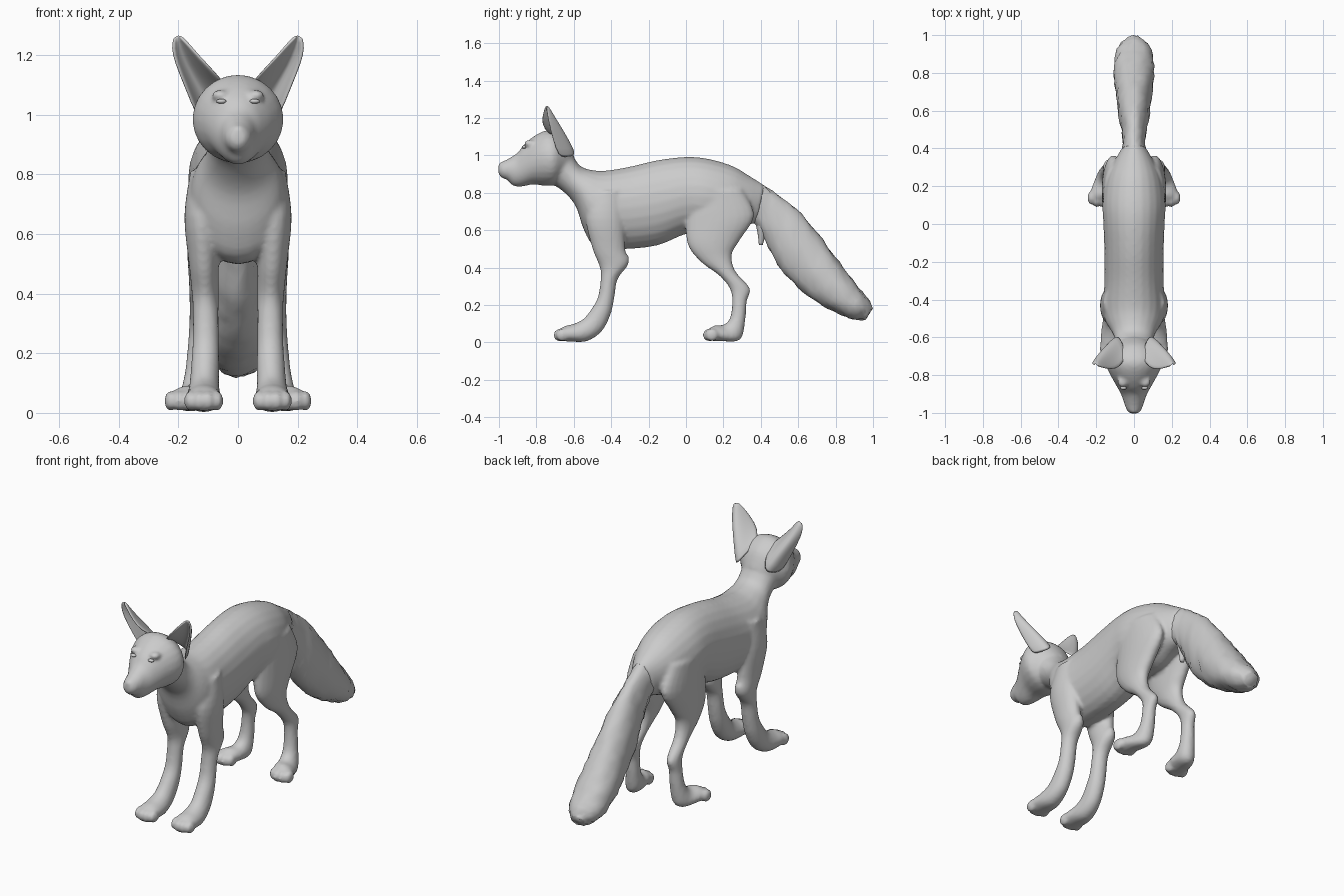
import bpy, bmesh, math, random
from mathutils import Vector, Matrix

random.seed(4)


def spline(rows, steps):
    """Catmull-Rom interpolation of section rows."""
    rows = [tuple(r) + (0,) * (6 - len(r)) for r in rows]
    pad = [rows[0]] + rows + [rows[-1]]
    out = []
    for i in range(1, len(pad) - 2):
        for k in range(steps):
            t = k / steps
            out.append([0.5 * (2 * b + (c - a) * t + (2 * a - 5 * b + 4 * c - d) * t * t
                        + (3 * b - a - 3 * c + d) * t ** 3)
                        for a, b, c, d in zip(*pad[i - 1:i + 3])])
    return out + [list(rows[-1])]


def loft(bm, rows, side=1, n=24, steps=4, rough=0.0):
    """Rows: outline point (y, z), opposite outline point (y, z), half width, centre x."""
    rings = []
    for y1, z1, y2, z2, hw, xc in spline(rows, steps):
        ring = []
        for j in range(n):
            a = 2 * math.pi * j / n
            c, s = (1 + math.cos(a)) / 2, math.sin(a)
            co = Vector((side * xc + hw * s, y2 + (y1 - y2) * c, z2 + (z1 - z2) * c))
            co += Vector([random.uniform(-rough, rough) for _ in range(3)])
            ring.append(bm.verts.new(co))
        rings.append(ring)
    faces = [bm.faces.new(rings[0]), bm.faces.new(rings[-1])]
    for p, q in zip(rings, rings[1:]):
        for j in range(n):
            k = (j + 1) % n
            faces.append(bm.faces.new((p[j], p[k], q[k], q[j])))
    bmesh.ops.recalc_face_normals(bm, faces=faces)


def blob(bm, centre, radii):
    m = Matrix.Translation(centre) @ Matrix.Diagonal((*radii, 1))
    bmesh.ops.create_uvsphere(bm, u_segments=16, v_segments=10, radius=1, matrix=m)


def finish(bm, name):
    me = bpy.data.meshes.new(name)
    bm.to_mesh(me)
    bm.free()
    for p in me.polygons:
        p.use_smooth = True
    ob = bpy.data.objects.new(name, me)
    bpy.context.collection.objects.link(ob)
    return ob


# Torso and neck
torso = [(-.66, 1.08, -.74, .86, .11), (-.60, .99, -.66, .81, .10), (-.56, .94, -.59, .73, .115),
         (-.49, .92, -.545, .60, .15), (-.42, .92, -.48, .51, .165), (-.30, .94, -.32, .50, .157),
         (-.15, .975, -.15, .52, .157), (0, .992, 0, .58, .162), (.12, .982, .10, .58, .167),
         (.25, .943, .20, .58, .15), (.34, .89, .30, .62, .11), (.42, .84, .38, .64, .065)]
# Head, from nape to nose
head = [(-.60, 1.0, -.62, .90, .06), (-.64, 1.08, -.67, .86, .11), (-.70, 1.125, -.71, .84, .15),
        (-.75, 1.133, -.755, .838, .147), (-.81, 1.105, -.82, .845, .117),
        (-.865, 1.06, -.88, .833, .084), (-.90, 1.015, -.925, .838, .064),
        (-.955, .98, -.955, .868, .05), (-.988, .963, -.988, .882, .037), (-1.003, .94, -1.003, .905, .02)]
# Legs, from shoulder or hip to toes
front_leg = [(-.50, .80, -.34, .82, .05, .11), (-.535, .66, -.33, .66, .06, .12),
             (-.50, .50, -.325, .50, .05, .115), (-.46, .40, -.305, .425, .046, .11),
             (-.457, .33, -.365, .34, .043, .108), (-.472, .24, -.383, .24, .044, .108),
             (-.505, .18, -.403, .15, .047, .11), (-.55, .125, -.45, .06, .05, .113),
             (-.60, .10, -.53, .007, .058, .115), (-.655, .085, -.62, .005, .063, .115),
             (-.695, .05, -.69, .01, .05, .115)]
hind_leg = [(.02, .80, .30, .82, .05, .11), (0, .64, .365, .68, .06, .11),
            (.01, .52, .29, .55, .055, .115), (.08, .43, .245, .47, .045, .12),
            (.175, .36, .265, .38, .038, .125), (.233, .29, .342, .29, .034, .13),
            (.247, .22, .325, .22, .034, .135), (.235, .13, .317, .12, .04, .14),
            (.20, .095, .29, .015, .05, .15), (.15, .09, .19, .007, .06, .17),
            (.105, .06, .10, .012, .045, .18)]

bm = bmesh.new()
loft(bm, torso)
loft(bm, head)
for side in (-1, 1):
    loft(bm, front_leg, side)
    loft(bm, hind_leg, side)
    # Toes
    for i, dx in enumerate((-.046, -.016, .016, .046)):
        fwd = .014 if i in (1, 2) else 0
        blob(bm, (side * (.115 + dx), -.66 - fwd, .04), (.02, .036, .034))
        blob(bm, (side * (.181 + dx), .138 - fwd, .04), (.02, .036, .034))
    # Brow ridge and elbow
    blob(bm, (side * .06, -.835, 1.065), (.03, .03, .018))
    blob(bm, (side * .11, -.325, .445), (.025, .022, .03))
# Nose pad
blob(bm, (0, -.985, .945), (.027, .019, .021))
body = finish(bm, "body")
rm = body.modifiers.new("fuse", 'REMESH')
rm.mode = 'VOXEL'
rm.voxel_size = .01
rm.use_smooth_shade = True
sm = body.modifiers.new("soften", 'SMOOTH')
sm.factor = .5
sm.iterations = 5

# Bushy tail with slightly ragged fur
tail = [(.34, .88, .33, .68, .07), (.42, .838, .39, .60, .062), (.52, .77, .44, .51, .062),
        (.62, .685, .51, .385, .08), (.73, .55, .60, .295, .092), (.82, .43, .70, .215, .105),
        (.91, .31, .81, .155, .105), (.97, .235, .89, .125, .085), (.998, .185, .955, .12, .04)]
bm = bmesh.new()
loft(bm, tail, rough=.004)
finish(bm, "tail")

# Fur tuft beneath the tail root
bm = bmesh.new()
loft(bm, [(.36, .68, .43, .68, .04), (.38, .60, .43, .60, .03), (.39, .52, .41, .52, .012)], n=12)
finish(bm, "tail_tuft")

# Cupped ears: each row spans inner edge, back and outer edge
ear_rows = [((.04, -.70, 1.10), (.085, -.595, 1.01), (.135, -.68, .99)),
            ((.075, -.765, 1.14), (.12, -.635, 1.09), (.175, -.715, 1.09)),
            ((.13, -.772, 1.195), (.165, -.685, 1.17), (.212, -.735, 1.18)),
            ((.168, -.76, 1.24), (.192, -.722, 1.23), (.221, -.742, 1.225)),
            ((.195, -.75, 1.264), (.203, -.742, 1.266), (.214, -.745, 1.258))]
for side, label in ((-1, "left"), (1, "right")):
    bm = bmesh.new()
    grid = []
    for row in ear_rows:
        a, m, b = [Vector((side * p[0], p[1], p[2])) for p in row]
        c = 2 * m - (a + b) / 2
        ts = [i / 10 for i in range(11)]
        grid.append([bm.verts.new(a * (1 - t) ** 2 + c * 2 * t * (1 - t) + b * t * t) for t in ts])
    for p, q in zip(grid, grid[1:]):
        for j in range(10):
            bm.faces.new((p[j], p[j + 1], q[j + 1], q[j]))
    bmesh.ops.recalc_face_normals(bm, faces=bm.faces)
    ear = finish(bm, label + "_ear")
    so = ear.modifiers.new("thickness", 'SOLIDIFY')
    so.thickness = .012
    so.offset = 0
    ss = ear.modifiers.new("smooth", 'SUBSURF')
    ss.levels = ss.render_levels = 1

    # Eyes
    bm = bmesh.new()
    blob(bm, (side * .056, -.866, 1.045), (.017, .012, .008))
    finish(bm, label + "_eye")
